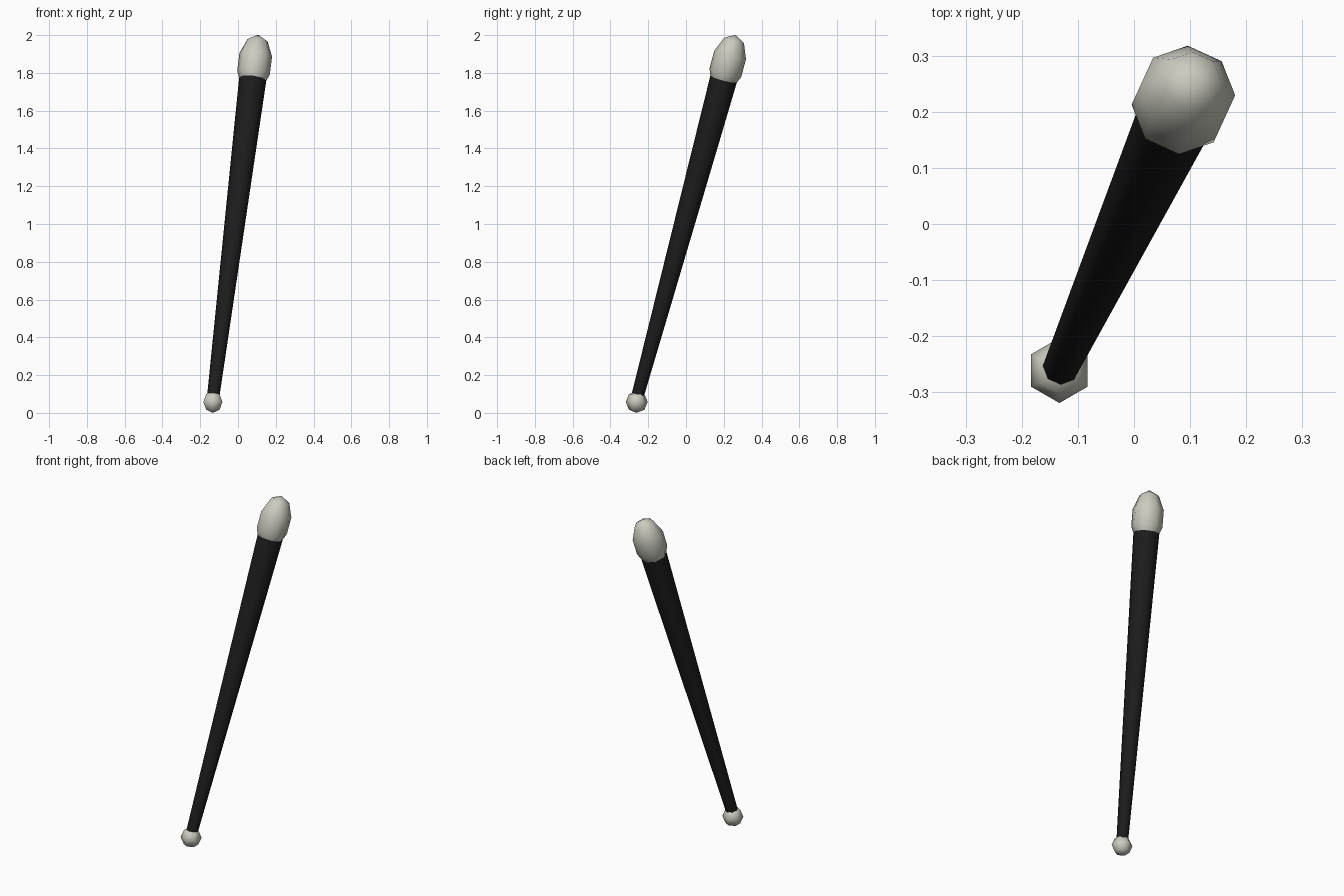
import bpy, bmesh
from math import sin, cos, pi
from mathutils import Matrix, Vector

if "Cube" in bpy.data.objects:
    bpy.data.objects.remove(bpy.data.objects["Cube"])


def material(name, rgb):
    m = bpy.data.materials.new(name)
    m.diffuse_color = (*rgb, 1)
    m.use_nodes = True
    m.node_tree.nodes["Principled BSDF"].inputs["Base Color"].default_value = m.diffuse_color
    return m


def lathe(name, profile, sides, phase, matrix, mat):
    """Revolve (radius, height) points around local z; zero radius makes a pole."""
    bm = bmesh.new()
    rings = []
    for r, z in profile:
        if r < 1e-6:
            rings.append([bm.verts.new((0, 0, z))] * sides)
        else:
            angles = [phase + 2 * pi * i / sides for i in range(sides)]
            rings.append([bm.verts.new((r * cos(a), r * sin(a), z)) for a in angles])
    for lo, hi in zip(rings, rings[1:]):
        for i in range(sides):
            j = (i + 1) % sides
            bm.faces.new(list(dict.fromkeys((lo[i], lo[j], hi[j], hi[i]))))
    # Flat caps where the profile does not end in a pole
    for ring in (rings[0], rings[-1]):
        if ring[0] is not ring[1]:
            bm.faces.new(ring).smooth = False
    bmesh.ops.recalc_face_normals(bm, faces=bm.faces)
    for f in bm.faces:
        f.smooth = len(f.verts) <= 4
    me = bpy.data.meshes.new(name)
    bm.to_mesh(me)
    bm.free()
    me.materials.append(mat)
    ob = bpy.data.objects.new(name, me)
    ob.matrix_world = matrix
    bpy.context.collection.objects.link(ob)
    return ob


def ellipsoid(radius, half_length, bands):
    return [(radius * sin(pi * k / bands), -half_length * cos(pi * k / bands))
            for k in range(bands + 1)]


black = material("black", (0.012, 0.012, 0.012))
pale = material("pale", (0.6, 0.6, 0.53))

# Leaning axis shared by shaft and head
base = Vector((-0.132, -0.259, 0.08))
head_centre = Vector((0.088, 0.221, 1.848))
axis = (head_centre - base).normalized()
side = Vector((0, 0, 1)).cross(axis).normalized()
lean = side.cross(axis)
frame = Matrix((lean, side, axis)).transposed().to_4x4()
length = (head_centre - base).length

# Tapered shaft, ends buried in ball and head
lathe("shaft", [(0.0325, 0), (0.073, length - 0.06)], 8, pi / 8,
      Matrix.Translation(base) @ frame, black)

# Egg-shaped head
lathe("head", ellipsoid(0.0915, 0.16, 5), 8, pi / 8,
      Matrix.Translation(head_centre) @ frame, pale)

# Small upright ball at the foot
lathe("foot_ball", ellipsoid(0.058, 0.058, 4), 6, pi / 2,
      Matrix.Translation((-0.133, -0.261, 0.058)), pale)
